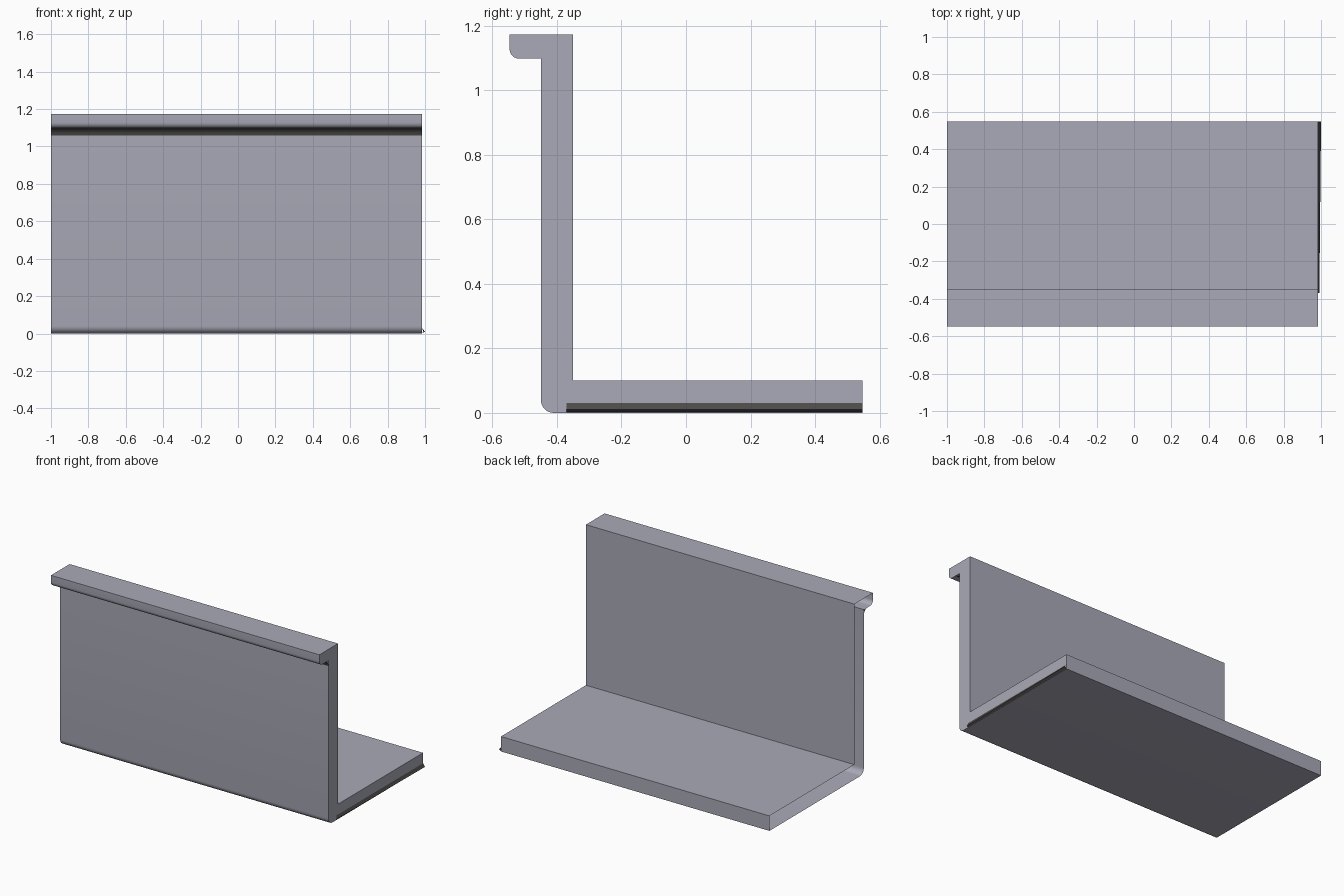
import bpy, math

if "Cube" in bpy.data.objects:
    bpy.data.objects.remove(bpy.data.objects["Cube"])


def material(name, rgb):
    m = bpy.data.materials.new(name)
    m.diffuse_color = (*rgb, 1.0)
    m.use_nodes = True
    m.node_tree.nodes["Principled BSDF"].inputs["Base Color"].default_value = m.diffuse_color
    return m


GREY = material("pale_grey", (0.40, 0.40, 0.48))
DARK = material("dark_trim", (0.075, 0.07, 0.068))
X0, X1 = -1.0, 0.985


def arc(cy, cz, r, a0, a1, n):
    """Points of a rounded corner in the y-z plane."""
    return [(cy + r * math.cos(math.radians(a0 + (a1 - a0) * i / n)),
             cz + r * math.sin(math.radians(a0 + (a1 - a0) * i / n)))
            for i in range(n + 1)]


def add_object(name, verts, faces, mat):
    me = bpy.data.meshes.new(name)
    me.from_pydata(verts, [], faces)
    me.materials.append(mat)
    ob = bpy.data.objects.new(name, me)
    bpy.context.collection.objects.link(ob)
    bpy.ops.object.select_all(action='DESELECT')
    ob.select_set(True)
    bpy.context.view_layer.objects.active = ob
    bpy.ops.object.shade_smooth_by_angle(angle=math.radians(35))
    return ob


def sweep(name, profile, mat, closed):
    """Run a y-z profile along x; closed profiles get a cap at the right end."""
    n = len(profile)
    verts = [(x, y, z) for x in (X0, X1) for y, z in profile]
    faces = [(i, (i + 1) % n, (i + 1) % n + n, i + n)
             for i in range(n if closed else n - 1)]
    if closed:
        faces.append(tuple(range(n, 2 * n)))
    return add_object(name, verts, faces, mat)


# Panel: base, upright and overhanging lip, open at the left end
panel = ([(0.547, 0.0), (0.547, 0.1), (-0.35, 0.1), (-0.35, 1.173), (-0.547, 1.173)]
         + arc(-0.517, 1.128, 0.03, 180, 270, 6)
         + [(-0.45, 1.098)]
         + arc(-0.41, 0.04, 0.04, 180, 270, 6))
sweep("bracket_panel", panel, GREY, True)

# Thin dark fillet strip in the corner under the lip
sweep("lip_fillet", arc(-0.488, 1.06, 0.038, 90, 0, 4), DARK, False)

# Thin dark flange along the lower right edge, tapering to the front
section = [(0.0, 0.03), (0.75, 0.013), (1.0, 0.010), (0.0, 0.002)]
verts = [(X1 + f * w, y, z) for y, w in ((-0.37, 0.006), (0.547, 0.015))
         for f, z in section]
faces = [(i, i + 4, i + 5, i + 1) for i in range(3)]
add_object("base_edge_flange", verts, faces, DARK)
